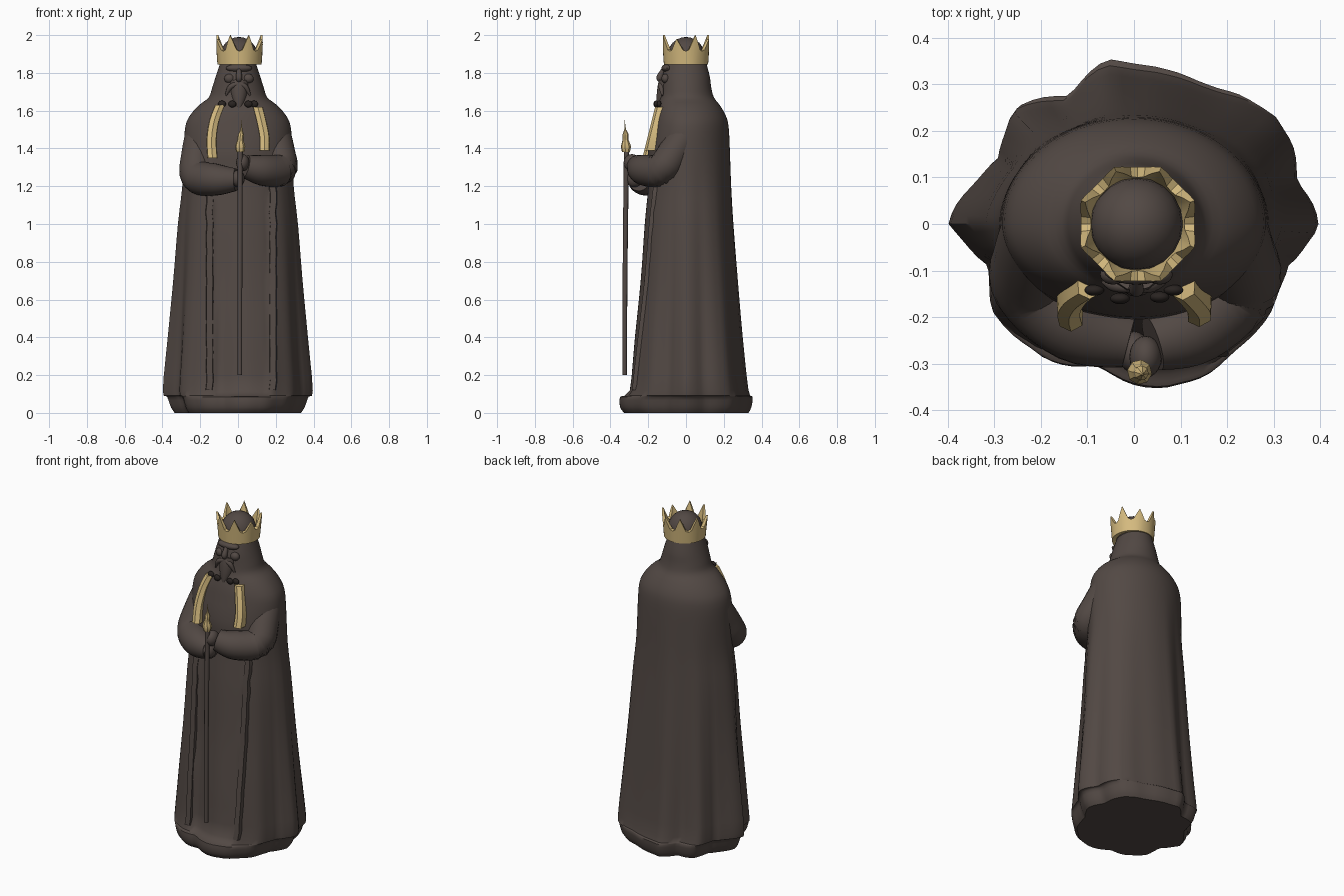
import bpy, bmesh, math
from mathutils import Vector

if "Cube" in bpy.data.objects:
    bpy.data.objects.remove(bpy.data.objects["Cube"])


def material(name, rgb):
    m = bpy.data.materials.new(name)
    m.diffuse_color = (*rgb, 1)
    m.use_nodes = True
    m.node_tree.nodes["Principled BSDF"].inputs["Base Color"].default_value = m.diffuse_color
    return m


BROWN = material("dark brown", (0.085, 0.066, 0.058))
GOLD = material("pale gold", (0.66, 0.49, 0.21))
BLACK = material("near black", (0.022, 0.017, 0.015))


def finish(name, bm, mat, angle=40):
    bmesh.ops.recalc_face_normals(bm, faces=bm.faces)
    me = bpy.data.meshes.new(name)
    bm.to_mesh(me)
    bm.free()
    me.materials.append(mat)
    ob = bpy.data.objects.new(name, me)
    bpy.context.collection.objects.link(ob)
    bpy.ops.object.select_all(action='DESELECT')
    ob.select_set(True)
    bpy.context.view_layer.objects.active = ob
    if angle:
        bpy.ops.object.shade_smooth_by_angle(angle=math.radians(angle))
    return ob


def loft(name, rings, mat, angle=40, caps=True):
    """Skin a list of equal-length closed rings."""
    bm = bmesh.new()
    rows = [[bm.verts.new(p) for p in r] for r in rings]
    n = len(rows[0])
    for a, b in zip(rows, rows[1:]):
        for i in range(n):
            j = (i + 1) % n
            bm.faces.new((a[i], a[j], b[j], b[i]))
    if caps:
        bm.faces.new(rows[0][::-1])
        bm.faces.new(rows[-1])
    return finish(name, bm, mat, angle)


def spline(pts, steps=5):
    """Catmull-Rom through tuples of any length."""
    out = []
    for i in range(len(pts) - 1):
        a, b, c, d = (pts[max(i - 1, 0)], pts[i], pts[i + 1], pts[min(i + 2, len(pts) - 1)])
        for s in range(steps):
            t = s / steps
            out.append([0.5 * (2 * q + (r - p) * t + (2 * p - 5 * q + 4 * r - w) * t * t
                               + (3 * q - p - 3 * r + w) * t ** 3)
                        for p, q, r, w in zip(a, b, c, d)])
    return out + [list(pts[-1])]


def tube(name, pts, mat, n=16, steps=5, angle=40):
    """Round tube through (x, y, z, radius) points."""
    path = spline(pts, steps)
    rings = []
    for i, p in enumerate(path):
        d = Vector(path[min(i + 1, len(path) - 1)][:3]) - Vector(path[max(i - 1, 0)][:3])
        side = d.cross(Vector((0.15, 1, 0.1))).normalized()
        up = side.cross(d).normalized()
        rings.append([Vector(p[:3]) + p[3] * (math.cos(k * math.tau / n) * side
                      + math.sin(k * math.tau / n) * up) for k in range(n)])
    return loft(name, rings, mat, angle)


def blob(name, loc, size, mat):
    bm = bmesh.new()
    bmesh.ops.create_uvsphere(bm, u_segments=20, v_segments=12, radius=1)
    for v in bm.verts:
        v.co = Vector(loc) + Vector([a * b for a, b in zip(v.co, size)])
    return finish(name, bm, mat)


# Robe: height, half width, front y, back y
PROFILE = [(0.0, 0.335, -0.33, 0.33), (0.03, 0.355, -0.352, 0.345), (0.085, 0.375, -0.352, 0.352),
           (0.12, 0.398, -0.315, 0.33), (0.4, 0.372, -0.288, 0.30), (0.7, 0.343, -0.257, 0.275),
           (1.0, 0.318, -0.235, 0.252), (1.2, 0.295, -0.215, 0.24), (1.4, 0.287, -0.20, 0.232),
           (1.52, 0.278, -0.178, 0.225), (1.58, 0.25, -0.165, 0.208), (1.63, 0.205, -0.15, 0.178),
           (1.67, 0.155, -0.137, 0.148), (1.72, 0.137, -0.13, 0.134), (1.78, 0.118, -0.125, 0.126),
           (1.85, 0.095, -0.105, 0.108)]
# Wavy hem outline
HEM = [(0.40, -0.01), (0.355, 0.10), (0.31, 0.245), (0.20, 0.29), (0.08, 0.33), (-0.06, 0.355),
       (-0.15, 0.28), (-0.265, 0.255), (-0.29, 0.15), (-0.40, 0.0), (-0.31, -0.10), (-0.31, -0.20),
       (-0.21, -0.29), (-0.09, -0.305), (0.07, -0.355), (0.19, -0.31), (0.30, -0.20), (0.33, -0.10)]
OUTLINE = [(math.atan2(y / 0.355, x / 0.4) % math.tau, math.hypot(x / 0.4, y / 0.355)) for x, y in HEM]
OUTLINE.sort()
SEG = 96


def hem_radius(t):
    pts = [(OUTLINE[-1][0] - math.tau, OUTLINE[-1][1])] + OUTLINE + \
          [(OUTLINE[0][0] + math.tau, OUTLINE[0][1])]
    for (a, r), (b, s) in zip(pts, pts[1:]):
        if a <= t <= b:
            return r + (s - r) * (t - a) / (b - a)
    return 1


def robe_point(t, z, hw, yf, yb):
    fold = max(0, min(1, (1.45 - z) / 1.2))
    r = 1 + (hem_radius(t % math.tau) - 1) * fold + 0.008 * fold * math.sin(15 * t)
    x, y = hw * r * math.cos(t), r * math.sin(t)
    y *= yb if y > 0 else -yf
    # shallow opening between the cloak edges
    if y < 0 and -0.13 < x < 0.17 and 0.1 < z < 1.3:
        y += 0.015
    return Vector((x, y, z))


rows = spline(PROFILE, 3)
loft("robe", [[robe_point(i * math.tau / SEG, *r) for i in range(SEG)] for r in rows], BROWN, 45)

# Cloak edge bands hanging down the front
for name, cx in (("left_cloak_edge", -0.15), ("right_cloak_edge", 0.185)):
    rings = []
    for r in spline(PROFILE[3:8], 4):
        t = -math.acos(max(-1, min(1, cx / r[1])))
        c = robe_point(t, *r)
        c.x = cx + 0.004 * math.sin(r[0] * 40)
        rings.append([c + Vector((a, b, 0)) for a, b in
                      ((-0.02, 0.015), (-0.016, -0.007), (0.016, -0.007), (0.02, 0.015))])
    loft(name, rings, BROWN, 30)

# Sleeves folded across the chest, with hands on the staff
tube("left_sleeve", [(-0.19, 0.02, 1.5, 0.085), (-0.215, -0.06, 1.37, 0.085), (-0.215, -0.13, 1.255, 0.09),
                     (-0.12, -0.215, 1.235, 0.085), (-0.01, -0.25, 1.235, 0.06)], BROWN, 20)
tube("right_sleeve", [(0.19, 0.02, 1.5, 0.085), (0.215, -0.06, 1.38, 0.087), (0.225, -0.13, 1.29, 0.087),
                      (0.13, -0.22, 1.285, 0.082), (0.04, -0.255, 1.305, 0.062)], BROWN, 20)
blob("left_hand", (0.0, -0.275, 1.24), (0.035, 0.045, 0.045), BROWN)
blob("right_hand", (0.025, -0.285, 1.325), (0.035, 0.045, 0.045), BROWN)

# Head, face and beard
blob("head", (0.005, 0.0, 1.885), (0.1, 0.1, 0.105), BROWN)
blob("brow", (0.005, -0.1, 1.825), (0.07, 0.03, 0.022), BROWN)
tube("nose", [(0.005, -0.115, 1.825, 0.01), (0.005, -0.14, 1.775, 0.017), (0.005, -0.128, 1.755, 0.01)], BROWN, 10)
for s in (-1, 1):
    blob("cheek", (0.005 + s * 0.05, -0.108, 1.77), (0.028, 0.022, 0.025), BROWN)
    tube("moustache", [(0.005, -0.135, 1.745, 0.012), (s * 0.04, -0.132, 1.725, 0.014),
                       (s * 0.065, -0.125, 1.68, 0.005)], BROWN, 10)
tube("beard", [(0.005, -0.09, 1.75, 0.055), (0.005, -0.105, 1.7, 0.05), (0.005, -0.125, 1.65, 0.034),
               (0.005, -0.148, 1.6, 0.008)], BROWN, 14)

# Dark beads at the collar
for x, y in ((-0.085, -0.142), (-0.03, -0.16), (0.055, -0.157), (0.085, -0.142)):
    blob("collar_bead", (x, y, 1.635), (0.021, 0.012, 0.018), BLACK)

# Gold trims on the chest, resting on the robe
for name, path in (("left_gold_trim", [(-0.095, 1.63), (-0.125, 1.55), (-0.14, 1.45), (-0.135, 1.35)]),
                   ("right_gold_trim", [(0.105, 1.62), (0.125, 1.54), (0.14, 1.46), (0.14, 1.39)])):
    rings = []
    for x, z in spline(path, 3):
        y = -0.145 - (1.63 - z) * 0.25
        rings.append([Vector((x + a, y + b, z)) for a, b in
                      ((-0.026, 0.04), (-0.024, -0.005), (0.0, -0.016), (0.024, -0.003), (0.026, 0.04))])
    loft(name, rings, GOLD, 20)

# Staff with a gold flame tip
tube("staff", [(0.01, -0.325, 0.2, 0.012), (0.01, -0.322, 0.8, 0.013), (0.012, -0.315, 1.4, 0.014)], BROWN, 10)
tube("staff_tip", [(0.012, -0.318, 1.38, 0.02), (0.012, -0.318, 1.41, 0.027), (0.012, -0.32, 1.445, 0.016),
                   (0.016, -0.32, 1.475, 0.016), (0.018, -0.322, 1.5, 0.005), (0.02, -0.325, 1.55, 0.001)],
     GOLD, 8, 2, 25)

# Crown: flared band with pointed top edge, thin inner wall
N, PEAKS = 48, 8
outer_low, outer_top, inner_top, inner_low = [], [], [], []
for i in range(N):
    t = i * math.tau / N
    k = i % (N // PEAKS)
    spike = max(0, 1 - abs(k - 3) / 2.2)
    h = 1.915 + spike * (0.085 if (i // (N // PEAKS)) % 3 != 1 else 0.065)
    d = Vector((math.cos(t), math.sin(t), 0))
    c = Vector((0.008, 0, 0))
    outer_low.append(c + d * 0.117 + Vector((0, 0, 1.845)))
    outer_top.append(c + d * (0.122 + 0.01 * spike) + Vector((0, 0, h)))
    inner_top.append(c + d * (0.1 + 0.022 * spike) + Vector((0, 0, h)))
    inner_low.append(c + d * 0.092 + Vector((0, 0, 1.85)))
loft("crown", [outer_low, outer_top, inner_top, inner_low, outer_low], GOLD, 25, False)
